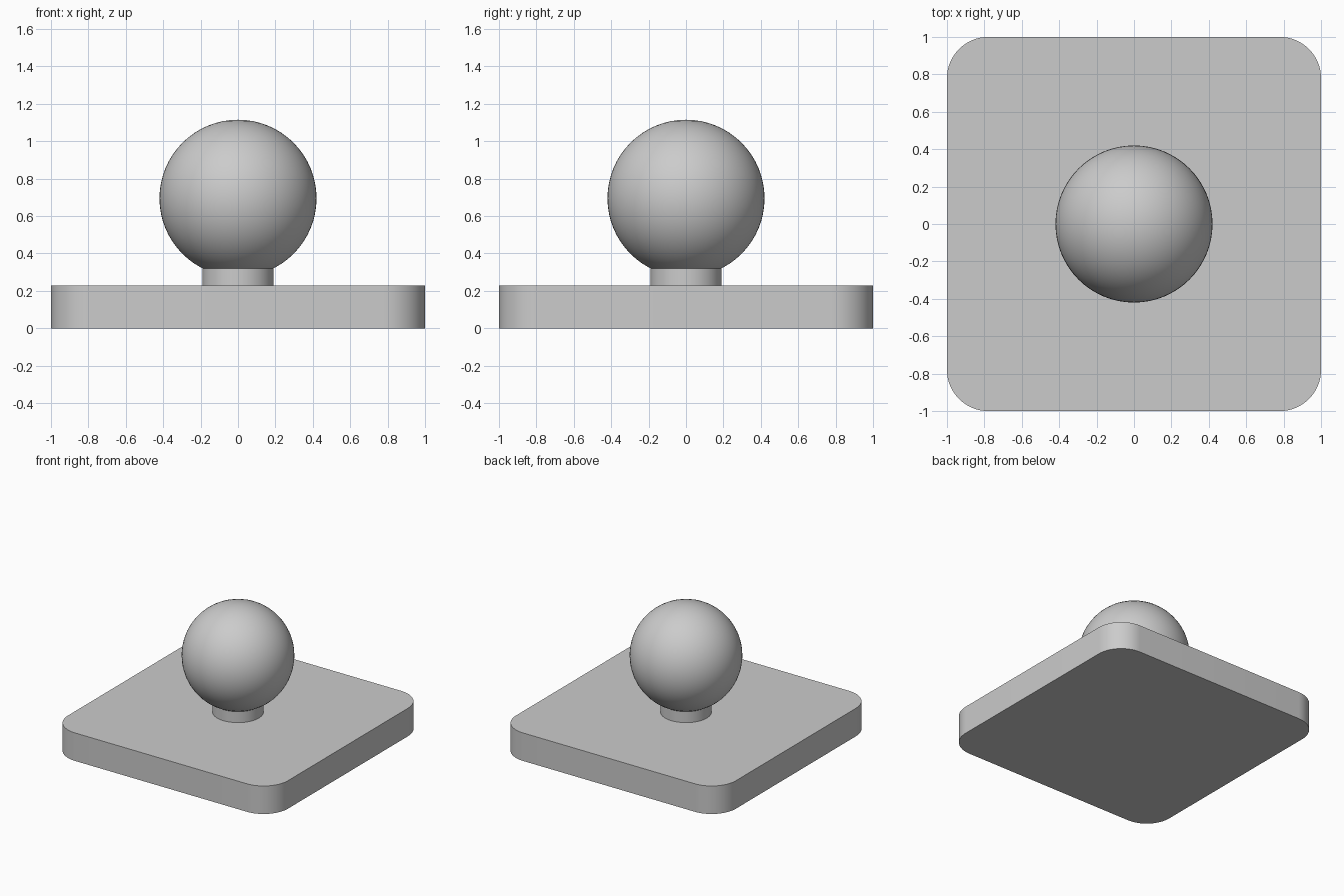
import bpy, bmesh, math

cube = bpy.data.objects.get("Cube")
if cube:
    bpy.data.objects.remove(cube, do_unlink=True)

PLATE_HEIGHT = 0.23
CORNER_RADIUS = 0.22
BALL_RADIUS = 0.42
BALL_Z = 0.695
NECK_RADIUS = 0.19

grey = bpy.data.materials.new("plain grey")
grey.use_nodes = True
colour = (0.6, 0.6, 0.6, 1)
grey.diffuse_color = colour
grey.node_tree.nodes["Principled BSDF"].inputs["Base Color"].default_value = colour


def finish(obj, name):
    obj.name = obj.data.name = name
    obj.data.materials.append(grey)
    bpy.ops.object.select_all(action="DESELECT")
    obj.select_set(True)
    bpy.context.view_layer.objects.active = obj
    bpy.ops.object.shade_smooth_by_angle(angle=math.radians(30))


# Base plate: a square slab with rounded vertical corners
mesh = bpy.data.meshes.new("base_plate")
bm = bmesh.new()
bmesh.ops.create_cube(bm, size=2)
for v in bm.verts:
    v.co.z = PLATE_HEIGHT if v.co.z > 0 else 0
corners = [e for e in bm.edges
           if abs(e.verts[0].co.z - e.verts[1].co.z) > PLATE_HEIGHT / 2]
bmesh.ops.bevel(bm, geom=corners, offset=CORNER_RADIUS, segments=16,
                profile=0.5, affect="EDGES")
bm.to_mesh(mesh)
bm.free()
plate = bpy.data.objects.new("base_plate", mesh)
bpy.context.collection.objects.link(plate)
finish(plate, "base_plate")

# Neck: short cylinder from the plate up into the ball
neck_top = BALL_Z - math.sqrt(BALL_RADIUS ** 2 - NECK_RADIUS ** 2) + 0.02
bpy.ops.mesh.primitive_cylinder_add(
    vertices=64, radius=NECK_RADIUS, depth=neck_top - PLATE_HEIGHT,
    location=(0, 0, (neck_top + PLATE_HEIGHT) / 2))
finish(bpy.context.object, "neck")

# Ball
bpy.ops.mesh.primitive_uv_sphere_add(
    segments=64, ring_count=32, radius=BALL_RADIUS, location=(0, 0, BALL_Z))
finish(bpy.context.object, "ball")
